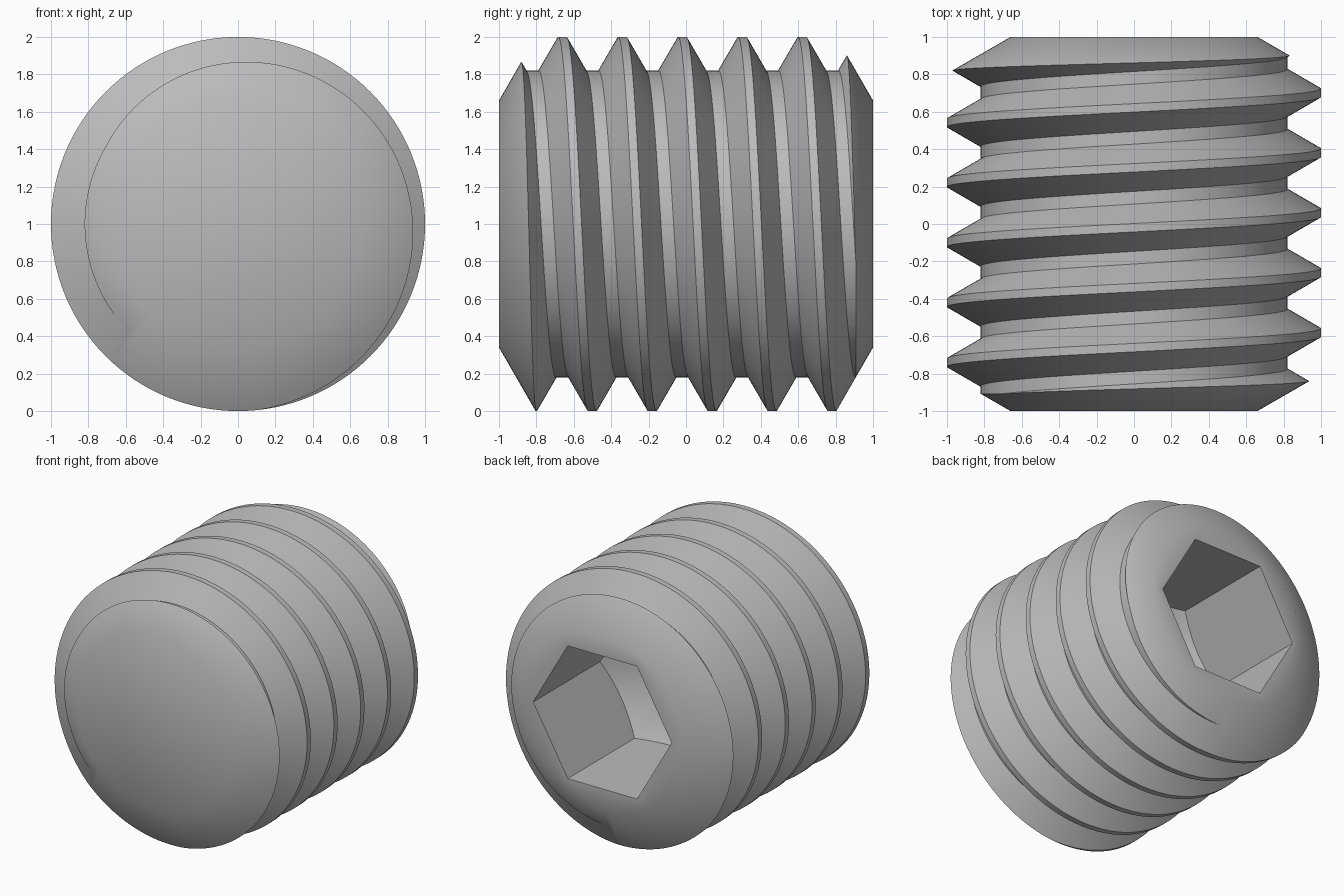
import bpy
import bmesh
import math
from mathutils import Vector

default = bpy.data.objects.get("Cube")
if default:
    bpy.data.objects.remove(default, do_unlink=True)

SEGMENTS = 128
PITCH = 0.3205
CREST_Y = 0.541          # height of one crest on the -x side
CREST_HALF = 0.0225
ROOT_R = 0.82
FLANK = 0.104
CENTRE = Vector((0, 0, 1))

steel = bpy.data.materials.new("plain steel grey")
steel.use_nodes = True
colour = (0.5, 0.5, 0.5, 1)
steel.diffuse_color = colour
steel.node_tree.nodes["Principled BSDF"].inputs["Base Color"].default_value = colour


def make_object(name, bm):
    bmesh.ops.recalc_face_normals(bm, faces=bm.faces[:])
    mesh = bpy.data.meshes.new(name)
    bm.to_mesh(mesh)
    bm.free()
    mesh.materials.append(steel)
    obj = bpy.data.objects.new(name, mesh)
    bpy.context.scene.collection.objects.link(obj)
    return obj


def lathe(name, profile, steps):
    """Revolve (radius, y) points around the screw axis."""
    bm = bmesh.new()
    verts = [bm.verts.new((-r, y, 1)) for r, y in profile]
    edges = [bm.edges.new(pair) for pair in zip(verts, verts[1:])]
    bmesh.ops.spin(bm, geom=verts + edges, cent=CENTRE, axis=(0, 1, 0),
                   angle=math.tau, steps=steps, use_duplicate=False)
    bmesh.ops.remove_doubles(bm, verts=bm.verts[:], dist=0.0001)
    return make_object(name, bm)


def boolean(target, cutter, operation):
    """Apply a boolean and discard the cutter."""
    mod = target.modifiers.new(operation.lower(), 'BOOLEAN')
    mod.operation = operation
    mod.solver = 'EXACT'
    mod.object = cutter
    cutter.hide_render = True
    bpy.context.view_layer.update()
    bpy.context.view_layer.objects.active = target
    bpy.ops.object.modifier_apply(modifier=mod.name)
    bpy.data.objects.remove(cutter, do_unlink=True)


def helical_rod(name):
    """Closed rod with one continuous thread, longer than the finished screw."""
    tooth = [(1, -CREST_HALF), (1, CREST_HALF),
             (ROOT_R, CREST_HALF + FLANK),
             (ROOT_R, PITCH - CREST_HALF - FLANK)]
    points = [(r, CREST_Y + y + turn * PITCH)
              for turn in range(-6, 3) for r, y in tooth]
    bm = bmesh.new()
    columns = []
    for i in range(SEGMENTS):
        a = math.tau * i / SEGMENTS
        rise = PITCH * i / SEGMENTS
        columns.append([bm.verts.new((-r * math.cos(a), y + rise,
                                      1 + r * math.sin(a)))
                        for r, y in points])
    # The last column meets the first one a full pitch further along
    columns.append(columns[0][len(tooth):])
    for left, right in zip(columns, columns[1:]):
        for k in range(min(len(left), len(right)) - 1):
            bm.faces.new((left[k], left[k + 1], right[k + 1], right[k]))
    # Close both spiral ends with fans
    rim = [e for e in bm.edges if e.is_boundary]
    low = bm.verts.new((0, -1.6, 1))
    high = bm.verts.new((0, 2, 1))
    for e in rim:
        bm.faces.new((*e.verts, low if e.verts[0].co.y < 0 else high))
    return make_object(name, bm)


# Threaded body, trimmed to length with a chamfer at each end
screw = helical_rod("threaded_screw_body")
envelope = lathe("chamfer_envelope",
                 [(0, -1), (0.66, -1), (1.25, -0.66),
                  (1.25, 0.66), (0.66, 1), (0, 1)], SEGMENTS)
boolean(screw, envelope, 'INTERSECT')

# Hexagonal socket in the back, with a drilled conical floor
socket = lathe("hex_socket_cutter",
               [(0, -0.6), (0.58, -0.6), (0.58, 1.2), (0, 1.2)], 6)
drill = lathe("drill_point_cutter",
              [(0, -0.14), (0.8, 0.33), (0.8, 1.3), (0, 1.3)], SEGMENTS)
boolean(socket, drill, 'INTERSECT')
boolean(screw, socket, 'DIFFERENCE')

# One material throughout, smooth with crisp edges
screw.data.materials.clear()
screw.data.materials.append(steel)
for face in screw.data.polygons:
    face.material_index = 0
bpy.ops.object.select_all(action='DESELECT')
screw.select_set(True)
bpy.context.view_layer.objects.active = screw
bpy.ops.object.shade_smooth_by_angle(angle=math.radians(30))
